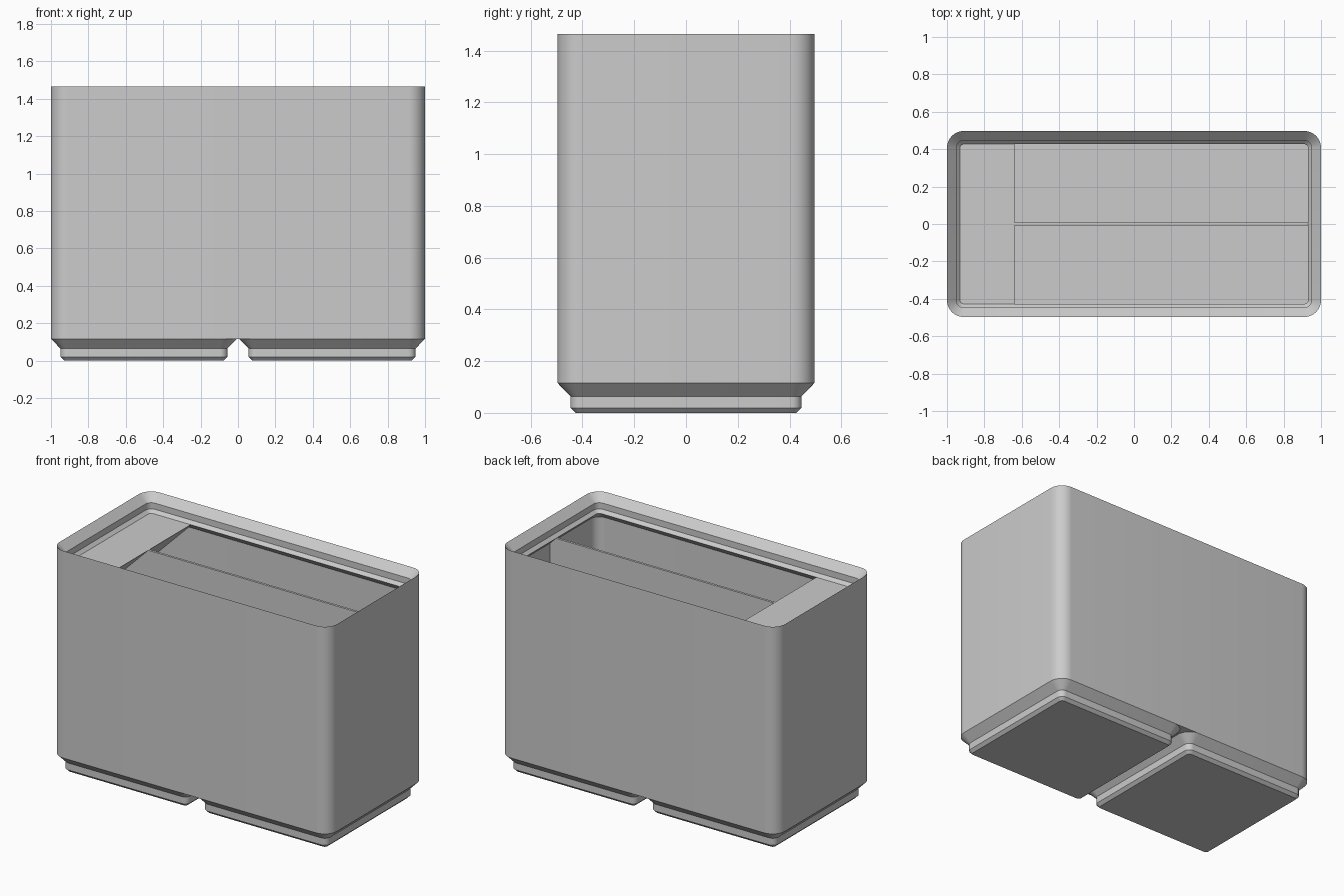
import bpy, bmesh
from math import cos, sin, pi

if "Cube" in bpy.data.objects:
    bpy.data.objects.remove(bpy.data.objects["Cube"])

HALF_X, HALF_Y, RADIUS = 1.0, 0.497, 0.09
TOP, SKIRT, FLOOR = 1.465, 0.116, 0.168
WALL, LIP = 0.027, 0.07
SHELF_Z = 1.355
CORNER_STEPS = 10

grey = bpy.data.materials.new("plain grey")
grey.use_nodes = True
colour = (0.6, 0.6, 0.6, 1)
grey.diffuse_color = colour
grey.node_tree.nodes["Principled BSDF"].inputs["Base Color"].default_value = colour


def finish(name, bm):
    """Turn a bmesh into a shaded object."""
    bmesh.ops.recalc_face_normals(bm, faces=bm.faces)
    mesh = bpy.data.meshes.new(name)
    bm.to_mesh(mesh)
    bm.free()
    mesh.materials.append(grey)
    obj = bpy.data.objects.new(name, mesh)
    bpy.context.collection.objects.link(obj)
    bpy.ops.object.select_all(action='DESELECT')
    obj.select_set(True)
    bpy.context.view_layer.objects.active = obj
    bpy.ops.object.shade_smooth_by_angle(angle=pi / 6)
    return obj


def rounded_ring(bm, hx, hy, inset, z, cx):
    """Rounded rectangle of vertices, moved inward by inset."""
    r = RADIUS - inset
    ring = []
    for quarter, (sx, sy) in enumerate([(1, 1), (-1, 1), (-1, -1), (1, -1)]):
        for i in range(CORNER_STEPS + 1):
            a = (quarter + i / CORNER_STEPS) * pi / 2
            ring.append(bm.verts.new((cx + sx * (hx - RADIUS) + r * cos(a),
                                      sy * (hy - RADIUS) + r * sin(a), z)))
    return ring


def loft(name, hx, hy, profile, cx=0):
    """Join rounded rings along an (inset, height) profile and cap both ends."""
    bm = bmesh.new()
    rings = [rounded_ring(bm, hx, hy, inset, z, cx) for inset, z in profile]
    n = len(rings[0])
    for a, b in zip(rings, rings[1:]):
        for i in range(n):
            j = (i + 1) % n
            bm.faces.new((a[i], a[j], b[j], b[i]))
    bm.faces.new(rings[0])
    bm.faces.new(rings[-1])
    return finish(name, bm)


def prism(name, outline, half_width):
    """Extrude an (x, z) outline along y."""
    bm = bmesh.new()
    face = bm.faces.new([bm.verts.new((x, -half_width, z)) for x, z in outline])
    new = bmesh.ops.extrude_face_region(bm, geom=[face])["geom"]
    bmesh.ops.translate(bm, vec=(0, 2 * half_width, 0),
                        verts=[v for v in new if isinstance(v, bmesh.types.BMVert)])
    return finish(name, bm)


# Hollow bin with a stepped stacking lip, undercut below
loft("bin_body", HALF_X, HALF_Y, [
    (0, SKIRT), (0, TOP), (0.05, TOP - 0.05), (0.05, TOP - 0.09),
    (LIP, SHELF_Z), (WALL, SHELF_Z - LIP + WALL), (WALL, FLOOR)])

# Two stepped feet
for side, label in ((-1, "right_foot"), (1, "left_foot")):
    loft(label, HALF_Y, HALF_Y, [
        (0.07, 0), (0.051, 0.019), (0.051, 0.064), (0, SKIRT)],
        cx=side * (HALF_X - HALF_Y))

# Label shelf with a sloped underside
shelf_back, shelf_edge = -0.972, -0.64
prism("label_shelf", [
    (shelf_edge, SHELF_Z), (shelf_back, SHELF_Z),
    (shelf_back, SHELF_Z + shelf_back - shelf_edge)], HALF_Y - WALL + 0.001)

# Thin lengthwise divider
end = HALF_X - WALL / 2
prism("divider", [
    (-end, FLOOR - 0.01), (end, FLOOR - 0.01),
    (end, SHELF_Z - 0.001), (-end, SHELF_Z - 0.001)], 0.0075)
